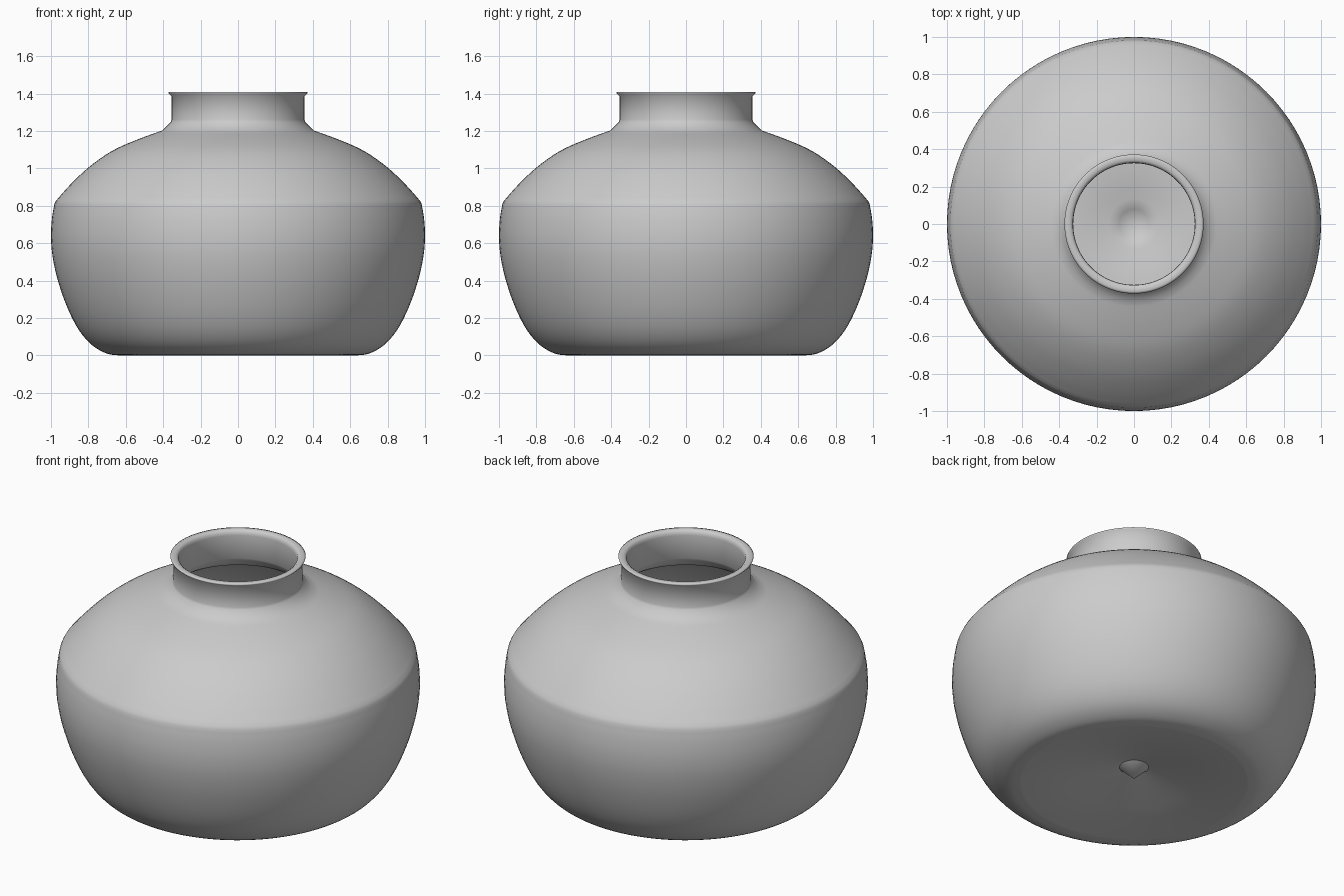
import bpy, bmesh, math
from mathutils import Vector

if "Cube" in bpy.data.objects:
    bpy.data.objects.remove(bpy.data.objects["Cube"])

SEGMENTS = 96

def smooth(points, steps=4):
    """Catmull-Rom curve through the given (radius, height) points."""
    p = [Vector(q) for q in points]
    p = [2 * p[0] - p[1]] + p + [2 * p[-1] - p[-2]]
    out = []
    for a, b, c, d in zip(p, p[1:], p[2:], p[3:]):
        for i in range(steps):
            t = i / steps
            out.append(0.5 * (2 * b + (c - a) * t + (2 * a - 5 * b + 4 * c - d) * t ** 2
                              + (3 * b - a - 3 * c + d) * t ** 3))
    return out + [p[-2]]

def lathe(name, profile):
    """Spin a profile round the z axis."""
    bm = bmesh.new()
    verts = [bm.verts.new((r, 0, z)) for r, z in profile]
    edges = [bm.edges.new(pair) for pair in zip(verts, verts[1:])]
    bmesh.ops.spin(bm, geom=verts + edges, cent=(0, 0, 0), axis=(0, 0, 1),
                   angle=math.tau, steps=SEGMENTS, use_duplicate=False)
    bmesh.ops.remove_doubles(bm, verts=bm.verts, dist=1e-4)
    bmesh.ops.recalc_face_normals(bm, faces=bm.faces)
    for f in bm.faces:
        f.smooth = True
    mesh = bpy.data.meshes.new(name)
    bm.to_mesh(mesh)
    bm.free()
    obj = bpy.data.objects.new(name, mesh)
    bpy.context.collection.objects.link(obj)
    return obj

# Shallow hollow underside, rounded foot and belly up to the shoulder crease
base = [(0.08, 0.098), (0.35, 0.045), (0.62, 0.0)]
belly = smooth([(0.63, 0), (0.70, 0.01), (0.78, 0.055), (0.85, 0.135), (0.91, 0.25),
                (0.96, 0.39), (0.99, 0.52), (1.0, 0.63), (0.995, 0.73), (0.982, 0.81)])
# Domed shoulder
shoulder = smooth([(0.975, 0.825), (0.90, 0.91), (0.80, 1.005), (0.68, 1.09),
                   (0.55, 1.15), (0.405, 1.203)])
# Neck with a small flared lip
neck = [(0.36, 1.247), (0.355, 1.26), (0.355, 1.385), (0.37, 1.40), (0.372, 1.407),
        (0.36, 1.41), (0.34, 1.41), (0.327, 1.40), (0.325, 1.38)]
# Inner wall and sunken floor, ending in the point that shows underneath
inside = smooth([(0.325, 1.24), (0.38, 1.175), (0.54, 1.115), (0.78, 0.975), (0.945, 0.80),
                 (0.97, 0.63), (0.93, 0.40), (0.83, 0.20), (0.72, 0.155), (0.55, 0.145),
                 (0.30, 0.135), (0.08, 0.1)])
lathe("vase", base + belly + shoulder + neck + inside + [(0, 0.025)])
